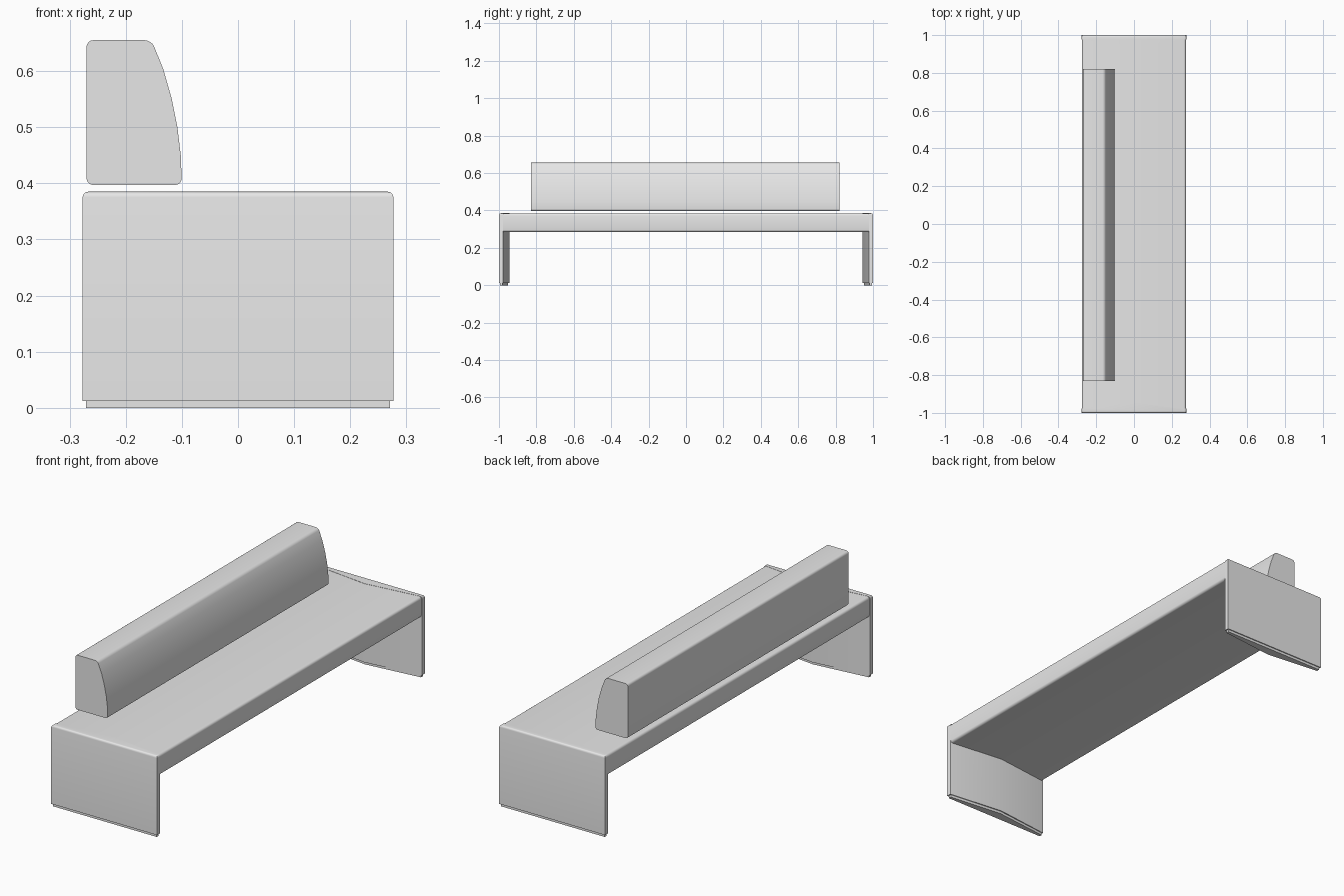
import bpy, bmesh, math
from mathutils import Vector

cube = bpy.data.objects.get("Cube")
if cube:
    bpy.data.objects.remove(cube, do_unlink=True)

grey = bpy.data.materials.new("plain grey")
grey.use_nodes = True
colour = (0.8, 0.8, 0.8, 1)
grey.diffuse_color = colour
grey.node_tree.nodes["Principled BSDF"].inputs["Base Color"].default_value = colour


def prism(name, points, offset, rounded=None, radius=0.012):
    """Extrude a flat outline by offset and round the edges picked by a rule."""
    bm = bmesh.new()
    face = bm.faces.new([bm.verts.new(p) for p in points])
    new = bmesh.ops.extrude_face_region(bm, geom=[face])["geom"]
    moved = [v for v in new if isinstance(v, bmesh.types.BMVert)]
    bmesh.ops.translate(bm, verts=moved, vec=offset)
    bmesh.ops.recalc_face_normals(bm, faces=bm.faces[:])
    if rounded:
        edges = [e for e in bm.edges if rounded(e)]
        bmesh.ops.bevel(bm, geom=edges, offset=radius, segments=4,
                        profile=0.5, affect='EDGES', clamp_overlap=True)
    mesh = bpy.data.meshes.new(name)
    bm.to_mesh(mesh)
    bm.free()
    mesh.materials.append(grey)
    obj = bpy.data.objects.new(name, mesh)
    bpy.context.collection.objects.link(obj)
    bpy.ops.object.select_all(action='DESELECT')
    obj.select_set(True)
    bpy.context.view_layer.objects.active = obj
    bpy.ops.object.shade_smooth_by_angle(angle=math.radians(35))
    return obj


def lengthwise_corner(e):
    along = (e.verts[0].co - e.verts[1].co).normalized()
    return abs(along.y) > 0.99 and e.calc_face_angle(0) > 0.5


# Seat slab with rounded long edges
W, BOTTOM, TOP = 0.275, 0.285, 0.384
prism("seat", [(-W, -0.985, BOTTOM), (W, -0.985, BOTTOM),
               (W, -0.985, TOP), (-W, -0.985, TOP)],
      Vector((0, 1.97, 0)), lengthwise_corner)

# Backrest: upright rear, front curving back towards the top
front = [(-0.1, 0.397), (-0.102, 0.45), (-0.108, 0.5), (-0.118, 0.55),
         (-0.133, 0.603), (-0.154, 0.655)]
outline = [(-0.27, 0.655), (-0.27, 0.397)] + front
prism("backrest", [(x, -0.83, z) for x, z in outline],
      Vector((0, 1.65, 0)), lengthwise_corner)


# End panels: flat outside, shallow wedge inside, on a thin inset foot
def wedge(half, outer, edge, middle, side, z):
    return [(-half, side * outer, z), (half, side * outer, z),
            (half, side * edge, z), (0, side * middle, z), (-half, side * edge, z)]


def panel_top_corner(e):
    a, b = (v.co for v in e.verts)
    at_top = min(a.z, b.z) > 0.38
    at_side = abs(a.x - b.x) < 0.001
    at_outside = min(abs(a.y), abs(b.y)) > 0.99
    return at_top and (at_side or at_outside)


for label, side in (("front", -1), ("back", 1)):
    prism(label + "_panel", wedge(0.277, 1.0, 0.978, 0.945, side, 0.012),
          Vector((0, 0, 0.373)), panel_top_corner, 0.01)
    prism(label + "_foot", wedge(0.271, 0.995, 0.981, 0.951, side, 0),
          Vector((0, 0, 0.012)))
